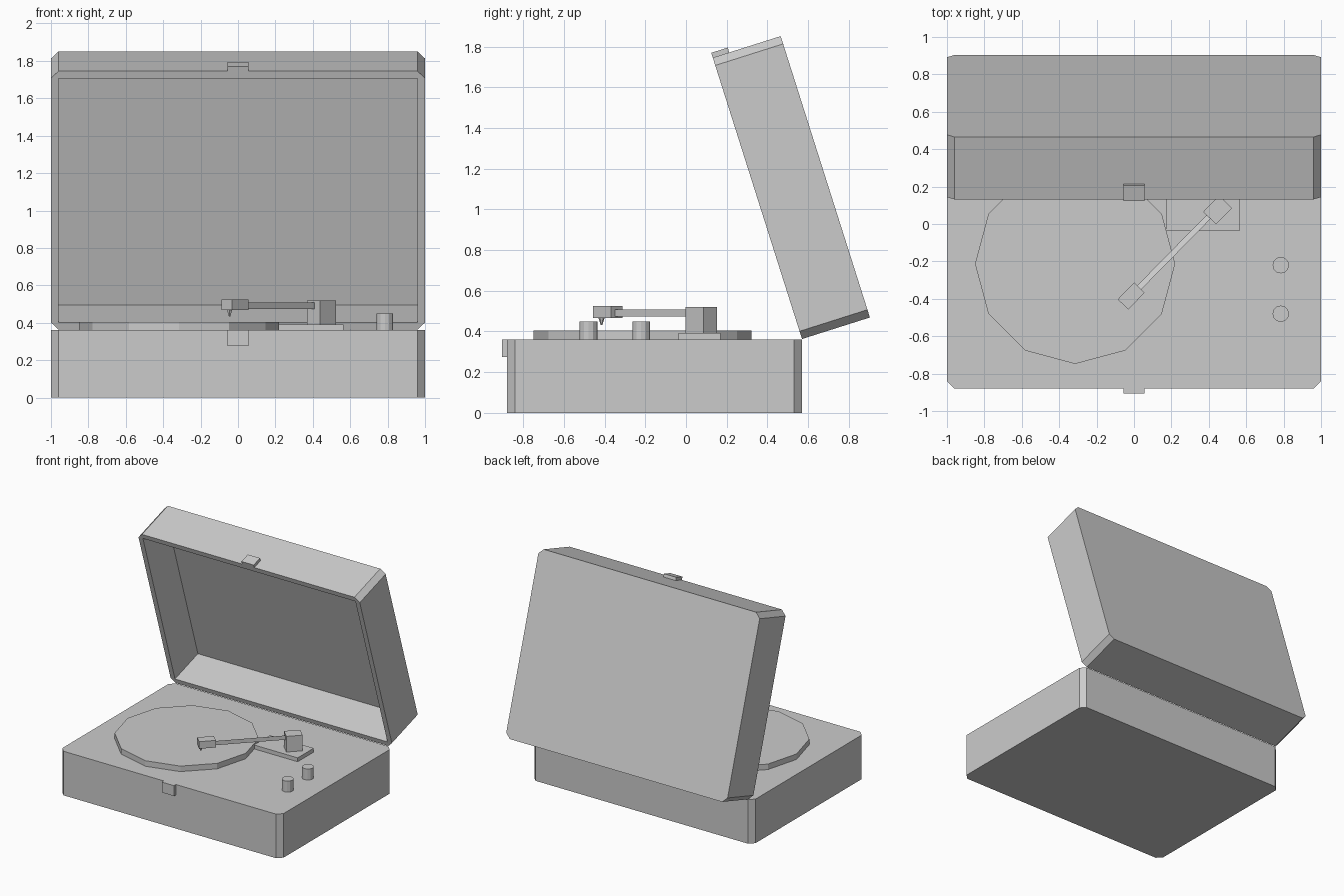
import bpy, bmesh, math
from mathutils import Matrix, Vector

if "Cube" in bpy.data.objects:
    bpy.data.objects.remove(bpy.data.objects["Cube"])


def make(name, bm, matrix=None):
    bmesh.ops.recalc_face_normals(bm, faces=bm.faces)
    if matrix is not None:
        bm.transform(matrix)
    mesh = bpy.data.meshes.new(name)
    bm.to_mesh(mesh)
    bm.free()
    ob = bpy.data.objects.new(name, mesh)
    bpy.context.collection.objects.link(ob)
    return ob


def box(name, lo, hi, chamfer=0, matrix=None):
    """Box between two corners; optional chamfer on the upright edges."""
    lo, hi = Vector(lo), Vector(hi)
    bm = bmesh.new()
    bmesh.ops.create_cube(bm, size=1)
    bm.transform(Matrix.Translation((lo + hi) / 2) @ Matrix.Diagonal((*(hi - lo), 1)))
    if chamfer:
        upright = [e for e in bm.edges
                   if abs(e.verts[0].co.z - e.verts[1].co.z) > 1e-4]
        bmesh.ops.bevel(bm, geom=upright, offset=chamfer, segments=1, affect='EDGES')
    return make(name, bm, matrix)


def prism(name, sides, r1, r2, depth, matrix):
    bm = bmesh.new()
    bmesh.ops.create_cone(bm, cap_ends=True, segments=sides,
                          radius1=r1, radius2=r2, depth=depth)
    return make(name, bm, matrix)


T = Matrix.Translation
DECK = 0.36

# Case base and its latch
box("case_base", (-1, -0.88, 0), (1, 0.57, DECK), 0.04)
box("base_latch", (-0.055, -0.905, 0.275), (0.055, -0.875, DECK))

# Open lid, modelled closed with the hinge at the origin, then swung up
swing = T((0, 0.57, DECK + 0.003)) @ Matrix.Rotation(math.radians(-72.4), 4, 'X')
lid = box("lid", (-1, -1.45, 0), (1, 0, 0.35), 0.04, swing)
cutter = box("lid_cutter", (-0.96, -1.41, -0.1), (0.96, -0.04, 0.31), 0, swing)
cutter.hide_render = True
hollow = lid.modifiers.new("hollow", 'BOOLEAN')
hollow.operation = 'DIFFERENCE'
hollow.solver = 'EXACT'
hollow.object = cutter
bpy.context.view_layer.objects.active = lid
lid.select_set(True)
bpy.ops.object.modifier_apply(modifier=hollow.name)
bpy.data.objects.remove(cutter)
box("lid_latch", (-0.055, -1.475, 0), (0.055, -1.445, 0.085), 0, swing)

# Twelve-sided platter
prism("platter", 12, 0.535, 0.535, 0.045, T((-0.315, -0.213, DECK + 0.0225)))

# Tonearm plate
box("tonearm_plate", (0.17, -0.037, DECK), (0.565, 0.17, 0.392))

# Tonearm parts lie along a 45 degree line running from head to pivot
turn = Matrix.Rotation(math.radians(45.5), 4, 'Z')
box("tonearm_pivot", (-0.061, -0.048, 0.392), (0.061, 0.048, 0.52),
    0, T((0.447, 0.075, 0)) @ turn)
box("headshell", (-0.063, -0.039, 0.467), (0.063, 0.039, 0.525),
    0, T((-0.015, -0.385, 0)) @ turn)
# Three-sided arm with its ridge upwards
prism("tonearm", 3, 0.02, 0.02, 0.57,
      T((0.216, -0.155, 0.491)) @ turn @ Matrix.Rotation(math.radians(-90), 4, 'Y'))
prism("needle", 6, 0.004, 0.016, 0.036, T((-0.045, -0.415, 0.451)))

# Control knobs
for i, y in enumerate((-0.22, -0.48)):
    prism(f"knob_{i + 1}", 12, 0.044, 0.044, 0.09, T((0.785, y, DECK + 0.045)))
